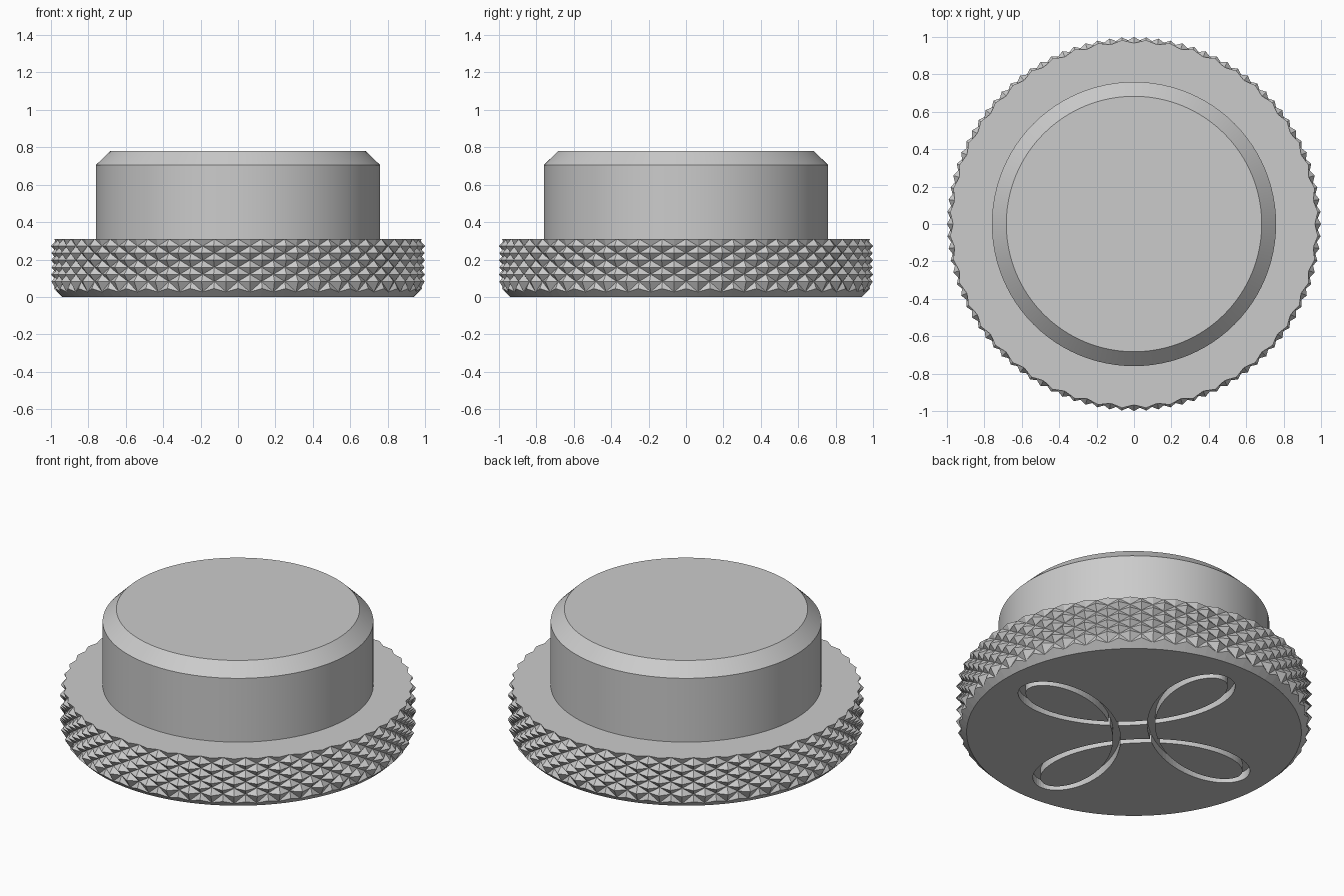
import bpy, bmesh
from math import sin, cos, pi
from mathutils import Vector

cube = bpy.data.objects.get("Cube")
if cube:
    bpy.data.objects.remove(cube, do_unlink=True)

steel = bpy.data.materials.new("grey_metal")
steel.use_nodes = True
GREY = (0.6, 0.6, 0.6, 1)
steel.diffuse_color = GREY
steel.node_tree.nodes["Principled BSDF"].inputs["Base Color"].default_value = GREY


def finish(bm, name):
    bmesh.ops.recalc_face_normals(bm, faces=bm.faces)
    mesh = bpy.data.meshes.new(name)
    bm.to_mesh(mesh)
    bm.free()
    obj = bpy.data.objects.new(name, mesh)
    bpy.context.collection.objects.link(obj)
    mesh.materials.append(steel)
    return obj


def activate(obj):
    bpy.ops.object.select_all(action='DESELECT')
    obj.select_set(True)
    bpy.context.view_layer.objects.active = obj


def ring(bm, count, radius, height):
    """Ring of vertices; radius and height are functions of the column."""
    return [bm.verts.new((radius(i) * sin(2 * pi * i / count),
                          radius(i) * cos(2 * pi * i / count), height(i)))
            for i in range(count)]


# Knurled rim: staggered diamond pyramids between a bottom chamfer and a flat top
COLS, ROWS = 96, 7
FOOT, VALLEY, PEAK = 0.94, 0.967, 1.0
RIM_LOW, RIM_TOP = 0.045, 0.31
bm = bmesh.new()
foot = ring(bm, COLS, lambda i: FOOT, lambda i: 0)
rows = []
for j in range(ROWS + 1):
    tip = 0.985 if j in (0, ROWS) else PEAK

    def radius(i):
        return VALLEY if (i + j) % 2 else tip

    def height(i):
        if j == 0:
            return radius(i) - FOOT
        return RIM_LOW + (RIM_TOP - RIM_LOW) * j / ROWS
    rows.append(ring(bm, COLS, radius, height))
for i in range(COLS):
    k = (i + 1) % COLS
    bm.faces.new((foot[i], foot[k], rows[0][k]))
    bm.faces.new((foot[i], rows[0][k], rows[0][i]))
    for j in range(ROWS):
        a, b, c, d = rows[j][i], rows[j][k], rows[j + 1][k], rows[j + 1][i]
        # split every cell along its groove
        if (i + j) % 2:
            bm.faces.new((a, b, c))
            bm.faces.new((a, c, d))
        else:
            bm.faces.new((a, b, d))
            bm.faces.new((b, c, d))
bm.faces.new(foot)
bm.faces.new(rows[-1])
rim = finish(bm, "knurled_rim")

# Four-looped groove cut into the underside
STEPS, HALF_WIDTH, DEPTH = 240, 0.021, 0.05
bm = bmesh.new()
sections = []
for s in range(STEPS):
    t = 2 * pi * s / STEPS
    p = Vector((0.445 * cos(t) + 0.345 * cos(3 * t),
                0.445 * sin(t) - 0.345 * sin(3 * t), 0))
    along = Vector((-0.445 * sin(t) - 1.035 * sin(3 * t),
                    0.445 * cos(t) - 1.035 * cos(3 * t), 0)).normalized()
    side = Vector((-along.y, along.x, 0)) * HALF_WIDTH
    sections.append([bm.verts.new(p + side * q + Vector((0, 0, z)))
                     for q, z in ((-1, -DEPTH), (1, -DEPTH), (1, DEPTH), (-1, DEPTH))])
for s in range(STEPS):
    a, b = sections[s], sections[(s + 1) % STEPS]
    for n in range(4):
        m = (n + 1) % 4
        bm.faces.new((a[n], a[m], b[m], b[n]))
cutter = finish(bm, "groove_cutter")
cutter.hide_render = True

groove = rim.modifiers.new("groove", 'BOOLEAN')
groove.operation = 'DIFFERENCE'
groove.solver = 'EXACT'
groove.use_self = True
groove.object = cutter
activate(rim)
bpy.ops.object.modifier_apply(modifier=groove.name)
bpy.data.objects.remove(cutter, do_unlink=True)

# Plain round boss with a chamfered top edge
bm = bmesh.new()
SIDES = 96
profile = [(0.76, RIM_TOP - 0.01), (0.76, 0.705), (0.683, 0.78)]
loops = [ring(bm, SIDES, lambda i: r, lambda i: z) for r, z in profile]
for low, high in zip(loops, loops[1:]):
    for i in range(SIDES):
        k = (i + 1) % SIDES
        bm.faces.new((low[i], low[k], high[k], high[i]))
bm.faces.new(loops[0])
bm.faces.new(loops[-1])
boss = finish(bm, "boss")
activate(boss)
bpy.ops.object.shade_smooth_by_angle(angle=pi / 6)
